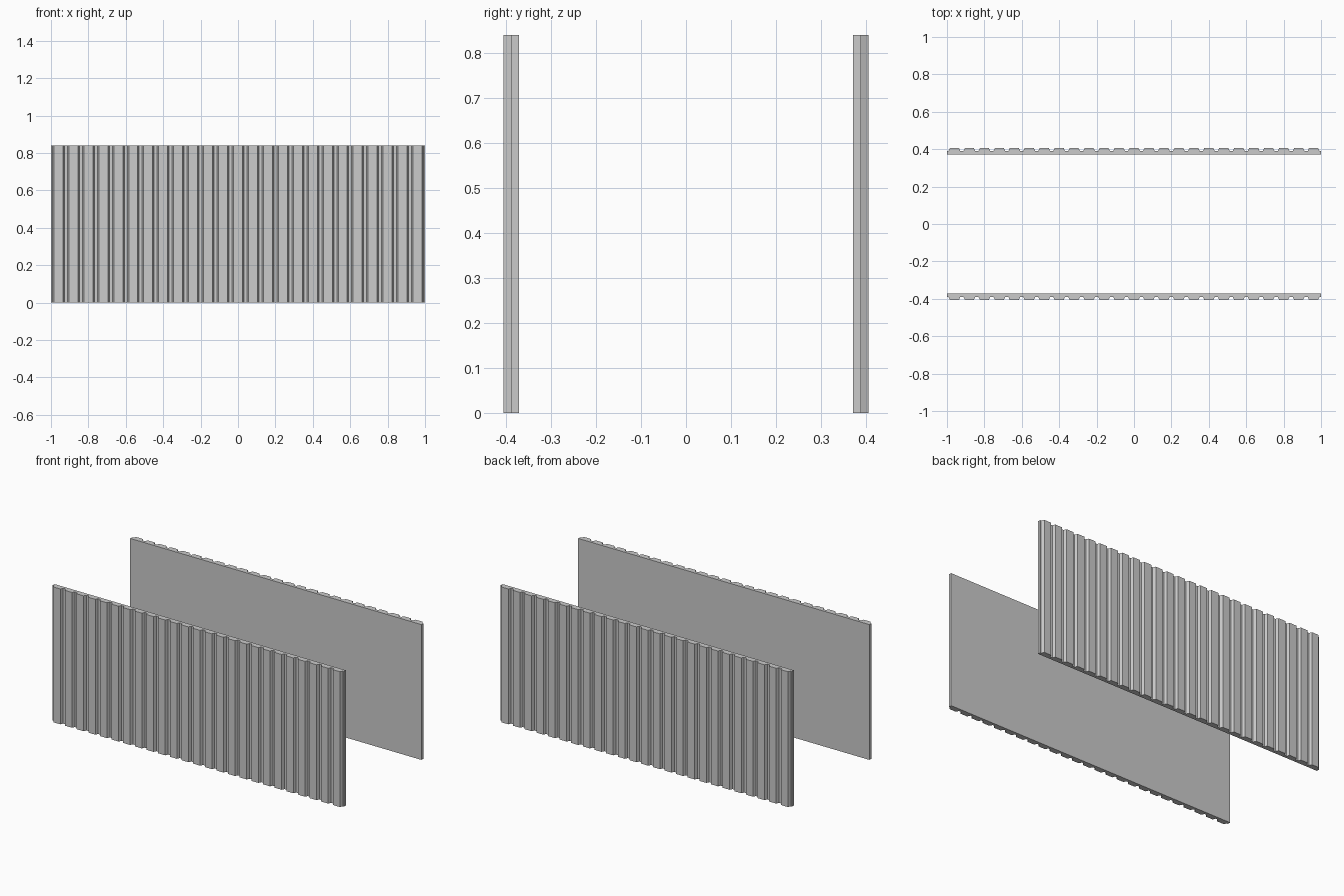
import bpy, bmesh

if "Cube" in bpy.data.objects:
    bpy.data.objects.remove(bpy.data.objects["Cube"])

PITCH, RIBS, HEIGHT = 0.08, 25, 0.84
Y_IN, Y_FLOOR, Y_OUT = 0.371, 0.389, 0.406
FLOOR_HALF, TOP_HALF = 0.008, 0.016   # groove half widths at floor and mouth


def ribbed_panel(name, side):
    # Outline seen from above: flat inner face, trapezoid ribs outside
    pts = [(-1, Y_IN), (-1, Y_FLOOR)]
    for i in range(RIBS):
        a = -1 + i * PITCH
        b = a + PITCH
        pts += [(a + FLOOR_HALF, Y_FLOOR), (a + TOP_HALF, Y_OUT),
                (b - TOP_HALF, Y_OUT), (b - FLOOR_HALF, Y_FLOOR)]
    pts += [(1, Y_FLOOR), (1, Y_IN)]

    # Extrude the outline upward
    bm = bmesh.new()
    base = bm.faces.new([bm.verts.new((x, side * y, 0)) for x, y in pts])
    ext = bmesh.ops.extrude_face_region(bm, geom=[base], use_keep_orig=True)
    top = [v for v in ext["geom"] if isinstance(v, bmesh.types.BMVert)]
    bmesh.ops.translate(bm, verts=top, vec=(0, 0, HEIGHT))
    bmesh.ops.recalc_face_normals(bm, faces=bm.faces)
    mesh = bpy.data.meshes.new(name)
    bm.to_mesh(mesh)
    bm.free()
    bpy.context.collection.objects.link(bpy.data.objects.new(name, mesh))


# Two facing panels, ribs outward
ribbed_panel("front_panel", -1)
ribbed_panel("back_panel", 1)
